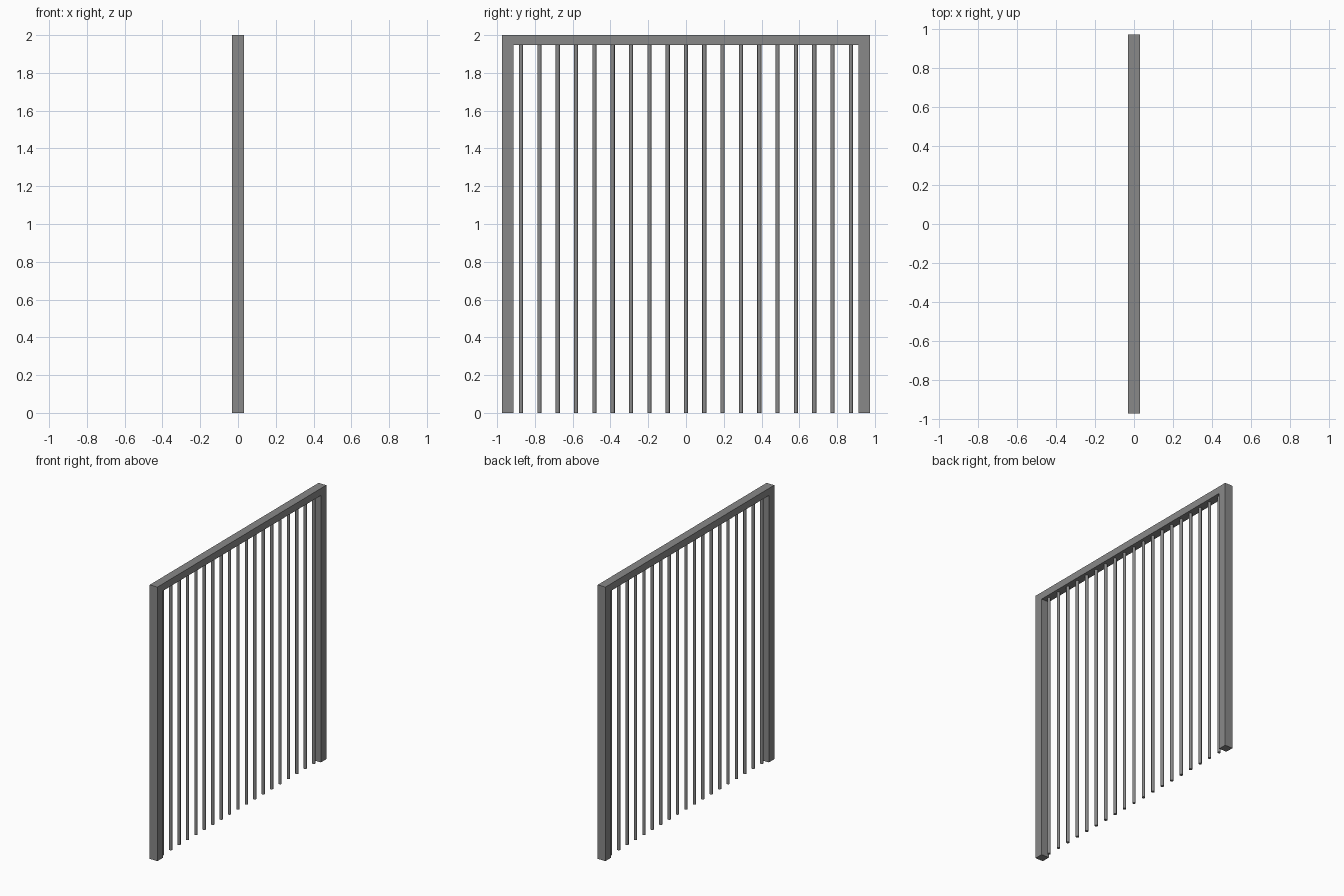
import bpy

if "Cube" in bpy.data.objects:
    bpy.data.objects.remove(bpy.data.objects["Cube"])

grey = bpy.data.materials.new("grey metal")
grey.diffuse_color = (0.25, 0.25, 0.25, 1)
grey.use_nodes = True
grey.node_tree.nodes["Principled BSDF"].inputs["Base Color"].default_value = grey.diffuse_color

HALF_Y, DEPTH, POST_W, RAIL_H, HEIGHT = 0.974, 0.062, 0.062, 0.052, 2.0


def box(name, center, size):
    bpy.ops.mesh.primitive_cube_add(size=1, location=center)
    o = bpy.context.object
    o.name = name
    o.scale = size
    bpy.ops.object.transform_apply(location=False, rotation=False, scale=True)
    o.data.materials.append(grey)
    return o


# Square side posts
for side, label in ((-1, "left"), (1, "right")):
    box(label + "_post", (0, side * (HALF_Y - POST_W / 2), HEIGHT / 2),
        (DEPTH, POST_W, HEIGHT))

# Top rail fitted between the posts
box("top_rail", (0, 0, HEIGHT - RAIL_H / 2),
    (DEPTH, 2 * (HALF_Y - POST_W), RAIL_H))

# Row of thin round bars hanging from the rail to the ground
BARS, PITCH = 19, 0.097
bar_h = HEIGHT - RAIL_H
for i in range(BARS):
    y = (i - (BARS - 1) / 2) * PITCH
    bpy.ops.mesh.primitive_cylinder_add(vertices=16, radius=0.011, depth=bar_h,
                                        location=(0, y, bar_h / 2))
    bar = bpy.context.object
    bar.name = f"bar_{i + 1}"
    bar.data.materials.append(grey)
    bpy.ops.object.shade_smooth_by_angle()
